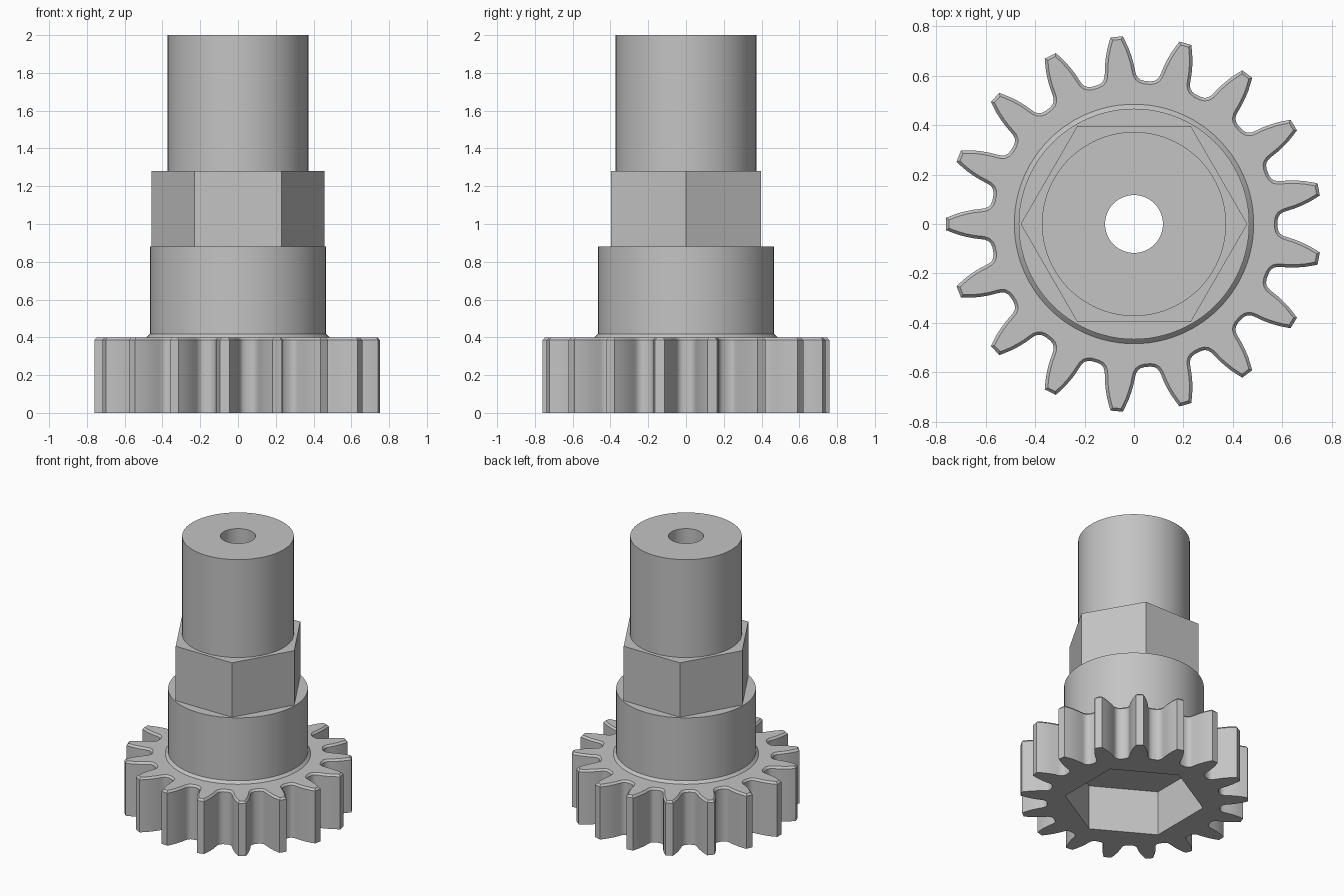
import bpy, bmesh
from math import pi, cos, sin, radians
from mathutils import Vector

cube = bpy.data.objects.get("Cube")
if cube:
    bpy.data.objects.remove(cube, do_unlink=True)

GREY = (0.55, 0.55, 0.55, 1)
metal = bpy.data.materials.new("plain grey")
metal.use_nodes = True
metal.diffuse_color = GREY
metal.node_tree.nodes["Principled BSDF"].inputs["Base Color"].default_value = GREY


def ring(radius, sides=96, turn=0):
    return [Vector((radius * cos(turn + 2 * pi * i / sides),
                    radius * sin(turn + 2 * pi * i / sides))) for i in range(sides)]


def solid(name, sections):
    """Loft (outline, height) sections into a closed solid."""
    bm = bmesh.new()
    loops = [[bm.verts.new((p.x, p.y, z)) for p in pts] for pts, z in sections]
    for low, high in zip(loops, loops[1:]):
        n = len(low)
        for i in range(n):
            j = (i + 1) % n
            bm.faces.new((low[i], low[j], high[j], high[i]))
    bm.faces.new(loops[0][::-1])
    bm.faces.new(loops[-1])
    mesh = bpy.data.meshes.new(name)
    bm.to_mesh(mesh)
    bm.free()
    mesh.materials.append(metal)
    obj = bpy.data.objects.new(name, mesh)
    bpy.context.collection.objects.link(obj)
    return obj


def inset(pts, amount):
    """Move a counter-clockwise outline inwards with mitred corners."""
    result = []
    for i, p in enumerate(pts):
        a = (p - pts[i - 1]).normalized()
        b = (pts[(i + 1) % len(pts)] - p).normalized()
        na, nb = Vector((-a.y, a.x)), Vector((-b.y, b.x))
        result.append(p + (na + nb) * amount / (1 + na.dot(nb)))
    return result


# Gear outline: one flank as (radius, half width), mirrored and repeated
TEETH = 17
flank = [(0.58, 0.095), (0.584, 0.080), (0.592, 0.070), (0.605, 0.064),
         (0.62, 0.0615), (0.65, 0.058), (0.68, 0.052), (0.71, 0.044),
         (0.74, 0.033), (0.76, 0.025)]
tooth = [(r, -w / r) for r, w in flank] + [(r, w / r) for r, w in reversed(flank)]
outline = []
for k in range(TEETH):
    middle = pi + 2 * pi * k / TEETH
    outline += [Vector((r * cos(middle + a), r * sin(middle + a))) for r, a in tooth]

# Stacked parts
gear = solid("gear", [(outline, 0), (outline, 0.386), (inset(outline, 0.012), 0.4)])
collar = solid("collar", [(ring(0.484), 0.4), (ring(0.466), 0.418), (ring(0.466), 0.88)])
hexagon = ring(0.458, 6)
hex_section = solid("hex_section", [(hexagon, 0.88), (hexagon, 1.28)])
shaft = solid("shaft", [(ring(0.372), 1.28), (ring(0.372), 2)])

# Centre bore and hexagonal socket underneath
bore = solid("bore_cutter", [(ring(0.117, 64), -0.2), (ring(0.117, 64), 2.2)])
recess = ring(0.466, 6, radians(30))
socket = solid("socket_cutter", [(recess, -0.2), (recess, 0.33)])

for part in (gear, collar, hex_section, shaft):
    bpy.ops.object.select_all(action="DESELECT")
    part.select_set(True)
    bpy.context.view_layer.objects.active = part
    for cutter in ((socket, bore) if part is gear else (bore,)):
        cut = part.modifiers.new(cutter.name, "BOOLEAN")
        cut.operation = "DIFFERENCE"
        cut.solver = "EXACT"
        cut.object = cutter
        bpy.ops.object.modifier_apply(modifier=cut.name)
    bpy.ops.object.shade_smooth_by_angle(angle=radians(32))

for cutter in (bore, socket):
    bpy.data.objects.remove(cutter, do_unlink=True)
